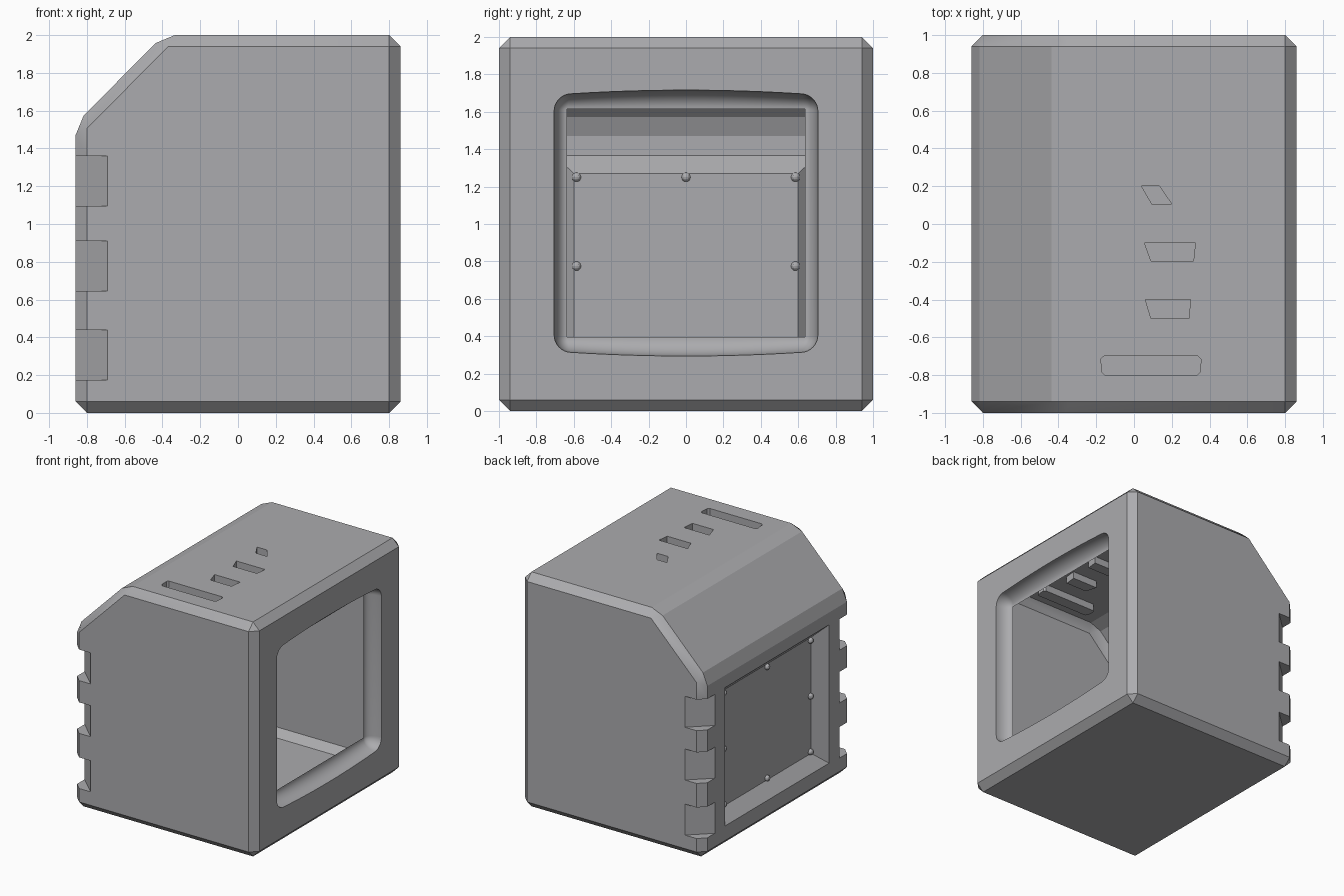
import bpy, bmesh
from math import sin, cos, pi
from mathutils import Matrix, Vector

cube = bpy.data.objects.get("Cube")
if cube:
    bpy.data.objects.remove(cube, do_unlink=True)

grey = bpy.data.materials.new("plain grey")
grey.use_nodes = True
colour = (0.41, 0.41, 0.425, 1)
grey.diffuse_color = colour
grey.node_tree.nodes["Principled BSDF"].inputs["Base Color"].default_value = colour


def loft(bm, rings):
    """Closed solid through rings that have equal point counts."""
    loops = [[bm.verts.new(p) for p in ring] for ring in rings]
    n = len(loops[0])
    for a, b in zip(loops, loops[1:]):
        for i in range(n):
            j = (i + 1) % n
            bm.faces.new((a[i], a[j], b[j], b[i]))
    bm.faces.new(loops[0])
    bm.faces.new(loops[-1])


def prism_z(bm, points, low, high):
    loft(bm, [[(x, y, z) for x, y in points] for z in (low, high)])


def make_object(name, bm):
    bmesh.ops.remove_doubles(bm, verts=bm.verts, dist=1e-5)
    bmesh.ops.recalc_face_normals(bm, faces=bm.faces)
    mesh = bpy.data.meshes.new(name)
    bm.to_mesh(mesh)
    bm.free()
    mesh.materials.append(grey)
    obj = bpy.data.objects.new(name, mesh)
    bpy.context.collection.objects.link(obj)
    return obj


def smooth(obj):
    bpy.ops.object.select_all(action='DESELECT')
    obj.select_set(True)
    bpy.context.view_layer.objects.active = obj
    bpy.ops.object.shade_smooth_by_angle(angle=0.35)


def rectangle(x, half, low, high):
    return [(x, -half, low), (x, half, low), (x, half, high), (x, -half, high)]


# Casing: side profile with a sloped rear top, all edges chamfered
BACK, FRONT = -0.86, 0.86
profile = [(BACK, 0), (FRONT, 0), (FRONT, 2), (-0.395, 2), (BACK, 1.53)]
bm = bmesh.new()
loft(bm, [[(x, y, z) for x, z in profile] for y in (-1, 1)])
bmesh.ops.recalc_face_normals(bm, faces=bm.faces)
bmesh.ops.bevel(bm, geom=bm.edges[:], offset=0.06, segments=1, affect='EDGES')
casing = make_object("casing", bm)

cut = bmesh.new()

# Screen opening: arched, round-cornered outline with a cove down to a rectangle
MID, HALF_W, HALF_H, HOLE_W, HOLE_H = 1.005, 0.705, 0.685, 0.635, 0.61
RADIUS, DEPTH, STEPS = 0.085, 0.12, 10
outline, hole = [], []
for k, (sy, sz) in enumerate([(1, 1), (-1, 1), (-1, -1), (1, -1)]):
    for i in range(9):
        a = (k + i / 8) * pi / 2
        outline.append((sy * (HALF_W - RADIUS) + RADIUS * cos(a),
                        sz * (HALF_H - RADIUS) + RADIUS * sin(a)))
        hole.append((sy * HOLE_W, sz * HOLE_H))
    if k % 2 == 0:      # top and bottom runs, split so they can arch
        for i in range(1, 12):
            y = sy * (1 - i / 6)
            outline.append((y * (HALF_W - RADIUS), sz * HALF_H))
            hole.append((y * HOLE_W, sz * HOLE_H))
outline = [(y, z + (0.026 if z > 0 else -0.026) * (1 - (y / HALF_W) ** 2) * min(1, abs(z) / HALF_H))
           for y, z in outline]
rings = [[(FRONT + 0.1, y, MID + z) for y, z in outline]]
for i in range(STEPS + 1):
    t = i / STEPS * pi / 2
    s, x = 1 - cos(t), FRONT - DEPTH * sin(t)
    rings.append([(x, y + (hy - y) * s, MID + z + (hz - z) * s)
                  for (y, z), (hy, hz) in zip(outline, hole)])
loft(cut, rings)

# Rear panel recess with sloping walls
FLOOR = BACK + 0.1
loft(cut, [rectangle(BACK - 0.1, 0.8, 0.09, 1.46), rectangle(FLOOR, 0.6, 0.28, 1.27)])

# Notches in the rear upright corners
for low in (0.175, 0.645, 1.095):
    for side in (-1, 1):
        prism_z(cut, [(-0.52, side * 1.16), (-1.03, side * 0.68), (-1.03, side * 1.16)],
                low, low + 0.265)

# Slots in the top
slots = [
    [(-0.155, -0.8), (0.335, -0.8), (0.35, -0.785), (0.355, -0.715),
     (0.34, -0.7), (-0.16, -0.7), (-0.175, -0.715), (-0.17, -0.785)],
    [(0.09, -0.5), (0.29, -0.5), (0.3, -0.4), (0.06, -0.4)],
    [(0.09, -0.195), (0.315, -0.195), (0.325, -0.1), (0.055, -0.1)],
    [(0.095, 0.105), (0.2, 0.105), (0.135, 0.2), (0.04, 0.2)],
]
for points in slots:
    prism_z(cut, points, 1.94, 2.1)

cutter = make_object("cutter", cut)
cutter.hide_render = True

# Apply the cuts
mod = casing.modifiers.new("cuts", 'BOOLEAN')
mod.operation, mod.solver, mod.object = 'DIFFERENCE', 'EXACT', cutter
bpy.context.view_layer.update()
result = bpy.data.meshes.new_from_object(
    casing.evaluated_get(bpy.context.evaluated_depsgraph_get()))
casing.modifiers.clear()
casing.data = result
bpy.data.objects.remove(cutter, do_unlink=True)

# Open the screen hole through to the hollow inside
bm = bmesh.new()
bm.from_mesh(casing.data)
caps = [f for f in bm.faces
        if all(abs(v.co.x - FRONT + DEPTH) < 1e-4 for v in f.verts)]
bmesh.ops.delete(bm, geom=caps, context='FACES')
bm.to_mesh(casing.data)
bm.free()
smooth(casing)

# Screws around the rear panel
bm = bmesh.new()
for y in (-0.585, 0, 0.585):
    for z in (0.3, 0.775, 1.25):
        if (y, z) != (0, 0.775):
            place = Matrix.Translation(Vector((FLOOR - 0.005, y, z)))
            bmesh.ops.create_uvsphere(bm, u_segments=12, v_segments=8,
                                      radius=0.025, matrix=place)
smooth(make_object("rear_panel_screws", bm))
